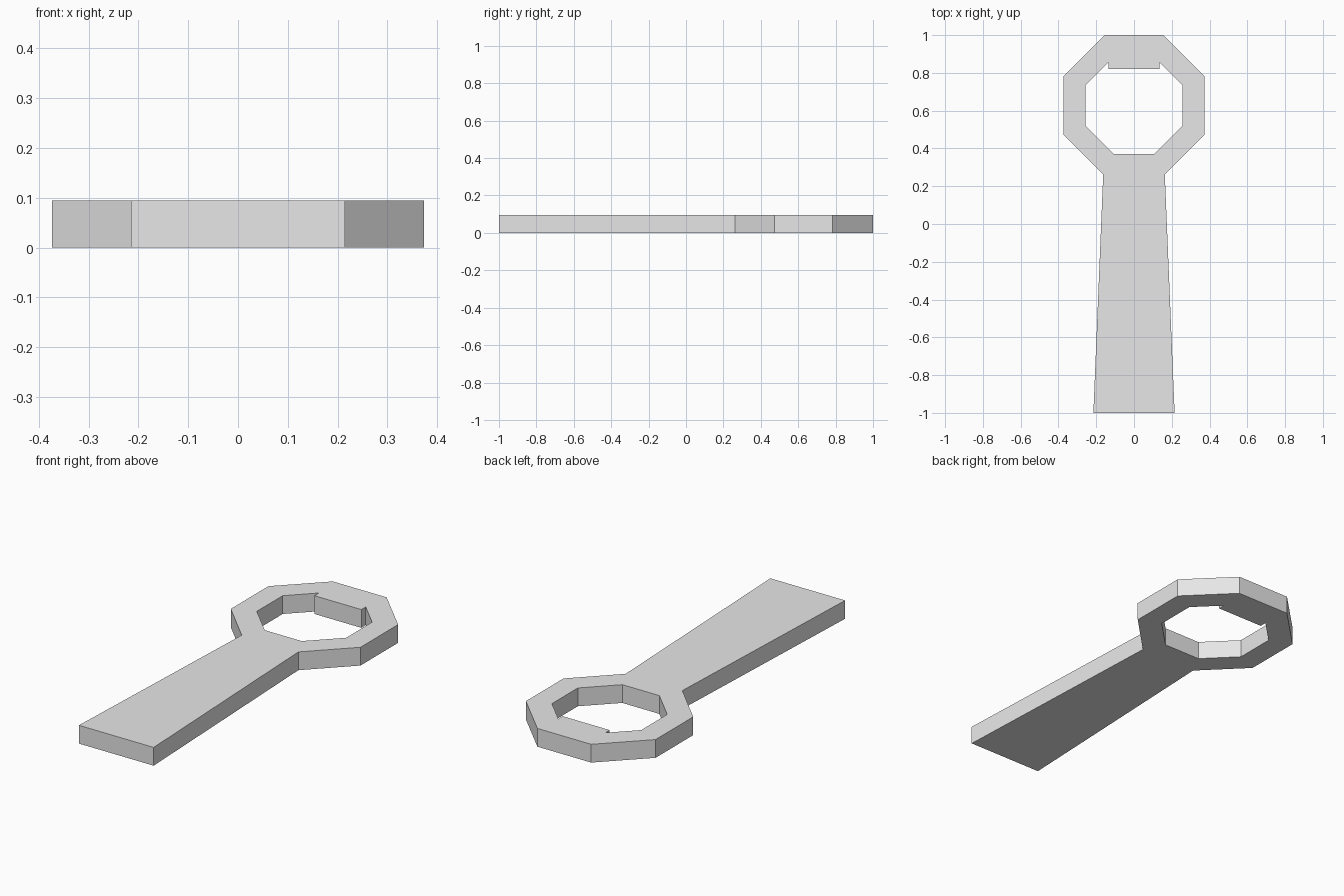
import bpy
import bmesh

cube = bpy.data.objects.get("Cube")
if cube:
    bpy.data.objects.remove(cube, do_unlink=True)

THICKNESS = 0.095
RING_Y = 0.628


def material(name, color):
    mat = bpy.data.materials.new(name)
    mat.use_nodes = True
    mat.diffuse_color = color
    mat.node_tree.nodes["Principled BSDF"].inputs["Base Color"].default_value = color
    return mat


def octagon_side(apothem):
    """Right-hand corners of a flat-topped octagon, from bottom to top."""
    half = apothem * (2 ** 0.5 - 1)
    corners = [(half, -apothem), (apothem, -half), (apothem, half), (half, apothem)]
    return [(x, y + RING_Y) for x, y in corners]


outer = octagon_side(0.373)
inner = octagon_side(0.257)

# Handle edge and outer ring
outline = [(0, -1), (0.215, -1), (0.163, 0.263)] + outer[1:3] + [(outer[3][0], 1), (0, 1)]
# Cap-catching lip, then the ring opening back to the centre line
lip_x = 0.135
lip_top = inner[2][1] + inner[2][0] - lip_x
outline += [(0, 0.82), (lip_x, 0.82), (lip_x, lip_top)]
outline += [inner[2], inner[1], inner[0], (0, inner[0][1])]

# Extrude one half
bm = bmesh.new()
base = bm.faces.new([bm.verts.new((x, y, 0)) for x, y in outline])
solid = bmesh.ops.extrude_face_region(bm, geom=[base], use_keep_orig=True)
top_verts = [v for v in solid["geom"] if isinstance(v, bmesh.types.BMVert)]
bmesh.ops.translate(bm, verts=top_verts, vec=(0, 0, THICKNESS))
bmesh.ops.recalc_face_normals(bm, faces=bm.faces)

# Open the centre seam so the mirrored halves join cleanly
seam = [f for f in bm.faces if all(abs(v.co.x) < 1e-5 for v in f.verts)]
bmesh.ops.delete(bm, geom=seam, context="FACES_ONLY")

mesh = bpy.data.meshes.new("bottle_opener")
bm.to_mesh(mesh)
bm.free()
mesh.materials.append(material("light grey metal", (0.8, 0.8, 0.8, 1)))

opener = bpy.data.objects.new("bottle_opener", mesh)
bpy.context.collection.objects.link(opener)
mirror = opener.modifiers.new("mirror", "MIRROR")
mirror.use_clip = True
